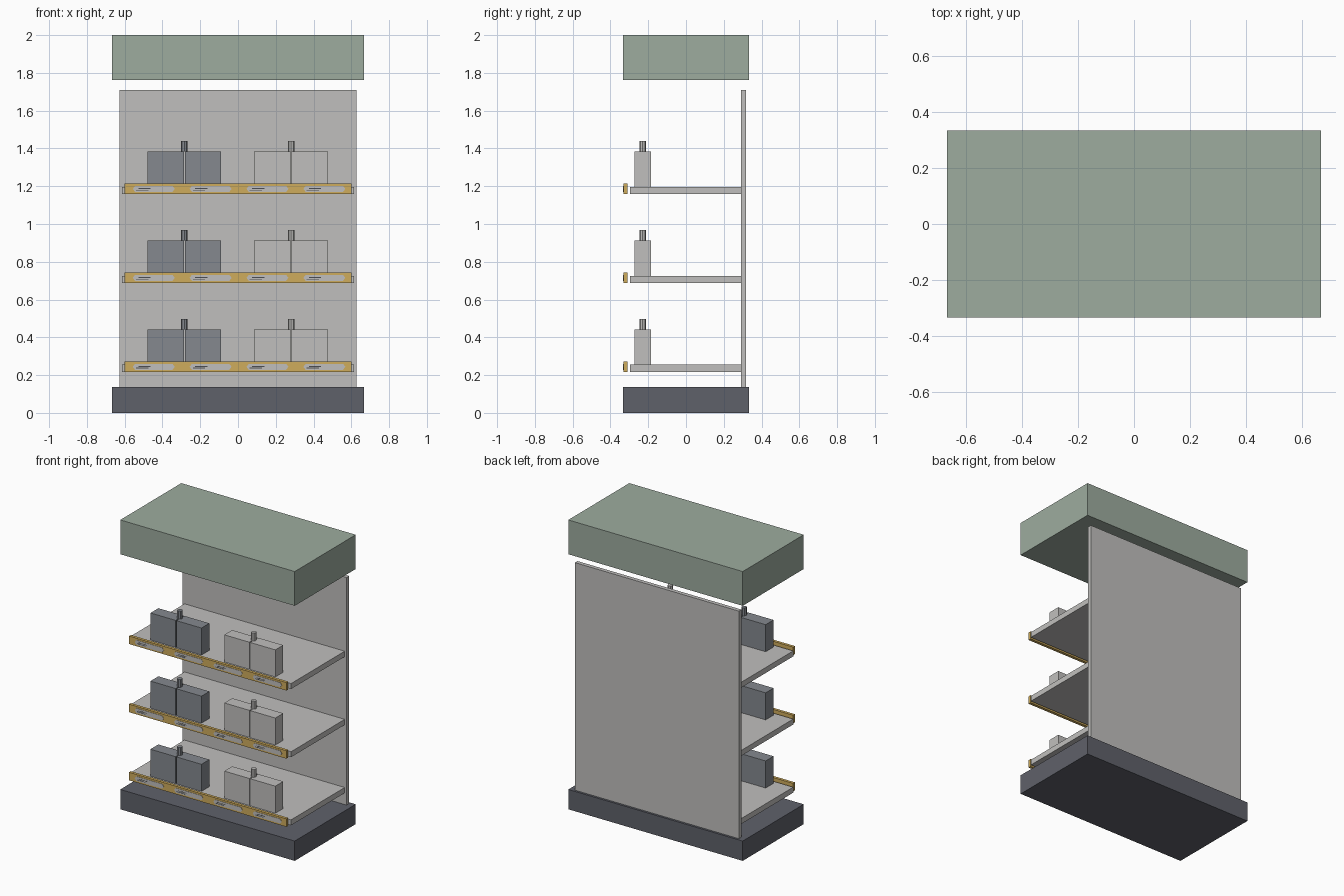
import bpy, bmesh

cube = bpy.data.objects.get("Cube")
if cube:
    bpy.data.objects.remove(cube, do_unlink=True)


def material(name, rgb):
    linear = [((c / 255 + 0.055) / 1.055) ** 2.4 for c in rgb] + [1]
    m = bpy.data.materials.new(name)
    m.use_nodes = True
    m.diffuse_color = linear
    bsdf = next(n for n in m.node_tree.nodes if n.type == 'BSDF_PRINCIPLED')
    bsdf.inputs["Base Color"].default_value = linear
    return m


sage = material("sage green", (157, 172, 159))
light = material("light grey", (192, 191, 189))
slate = material("dark slate", (95, 97, 106))
grey = material("blue grey", (133, 137, 143))
ochre = material("ochre", (207, 172, 92))
ink = material("ink", (75, 76, 80))


def finish(name, bm, mat):
    bmesh.ops.recalc_face_normals(bm, faces=bm.faces)
    mesh = bpy.data.meshes.new(name)
    bm.to_mesh(mesh)
    bm.free()
    mesh.materials.append(mat)
    obj = bpy.data.objects.new(name, mesh)
    bpy.context.collection.objects.link(obj)
    return obj


def box(name, x, y, z, mat):
    """Box from (min, max) ranges."""
    bm = bmesh.new()
    bmesh.ops.create_cube(bm, size=1)
    for v in bm.verts:
        for i, (lo, hi) in enumerate((x, y, z)):
            v.co[i] = lo if v.co[i] < 0 else hi
    return finish(name, bm, mat)


def neck(name, x, y, z, mat):
    """Short faceted bottle neck standing at z."""
    bm = bmesh.new()
    bmesh.ops.create_cone(bm, cap_ends=True, segments=8, radius1=0.017,
                          radius2=0.017, depth=0.055)
    bmesh.ops.translate(bm, verts=bm.verts, vec=(x, y, z + 0.0275))
    return finish(name, bm, mat)


def label(name, x, z, mat):
    """Thin plate with pointed ends on the face of the price rail."""
    w, h, tip = 0.222, 0.032, 0.012
    outline = [(0, h / 2), (tip, 0), (w - tip, 0), (w, h / 2), (w - tip, h), (tip, h)]
    bm = bmesh.new()
    face = bm.faces.new([bm.verts.new((x + px, -0.330, z + pz)) for px, pz in outline])
    out = bmesh.ops.extrude_face_region(bm, geom=[face])
    moved = [g for g in out["geom"] if isinstance(g, bmesh.types.BMVert)]
    bmesh.ops.translate(bm, verts=moved, vec=(0, -0.003, 0))
    return finish(name, bm, mat)


# Stand
box("base", (-0.667, 0.667), (-0.333, 0.333), (0, 0.137), slate)
box("back_panel", (-0.627, 0.627), (0.29, 0.318), (0.137, 1.71), light)
box("canopy", (-0.667, 0.667), (-0.333, 0.333), (1.763, 2), sage)

for level in range(3):
    z = 0.217 + 0.471 * level
    top = z + 0.038
    # Shelf board with its price rail
    box(f"shelf_{level}", (-0.613, 0.613), (-0.296, 0.29), (z, top), light)
    box(f"price_rail_{level}", (-0.602, 0.602), (-0.331, -0.311), (z, z + 0.055), ochre)
    for i in range(4):
        x = -0.602 + 0.301 * i
        label(f"price_label_{level}_{i}", x + 0.045, z + 0.011, light)
        for j in range(2):
            start, line_z = x + 0.062 + 0.012 * j, z + 0.018 + 0.009 * j
            box(f"label_line_{level}_{i}_{j}", (start, start + 0.065),
                (-0.3335, -0.332), (line_z, line_z + 0.004), ink)
    # Pairs of cartons with a shared neck
    for kind, cx, mat in (("dark", -0.284, grey), ("pale", 0.281, light)):
        for side, x in (("right", (cx - 0.195, cx - 0.003)),
                        ("left", (cx + 0.003, cx + 0.195))):
            box(f"{kind}_carton_{side}_{level}", x, (-0.272, -0.186),
                (top, top + 0.187), mat)
        neck(f"{kind}_neck_{level}", cx, -0.229, top + 0.187, mat)
